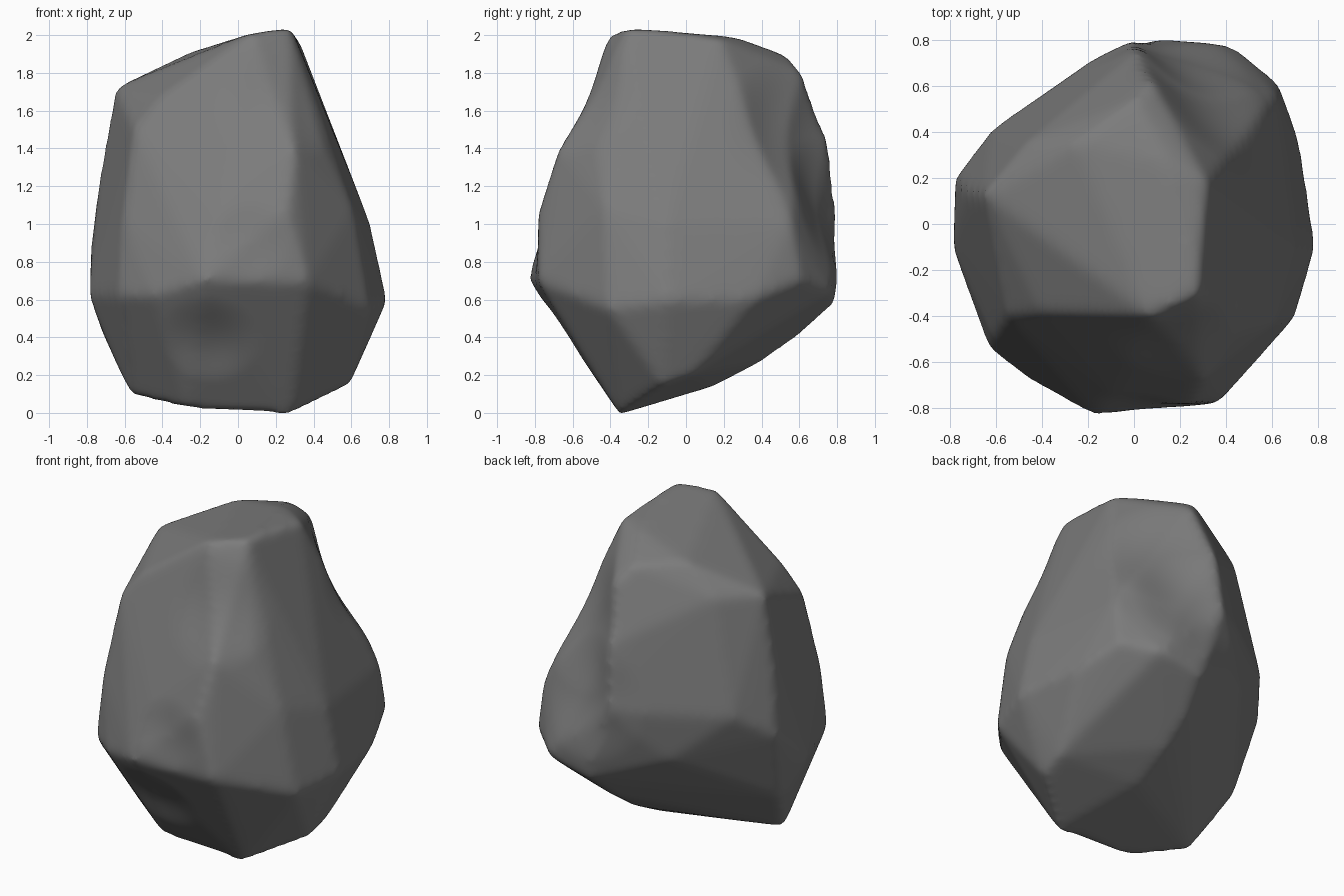
import bpy
import bmesh
from mathutils import Vector

if "Cube" in bpy.data.objects:
    bpy.data.objects.remove(bpy.data.objects["Cube"], do_unlink=True)

# Main corners of the boulder, from the crown down to the base
CORNERS = [
    # crown
    (0.28, -0.3, 2.02), (0.07, -0.4, 1.99), (0.32, 0.18, 1.96), (0.14, 0.27, 1.97),
    (0.0, 0.54, 1.87), (0.08, 0.62, 1.78), (-0.25, 0.36, 1.89), (-0.46, 0.36, 1.71),
    (-0.41, -0.39, 1.65), (-0.65, 0.13, 1.7),
    # shoulders
    (0.3, -0.68, 1.37), (0.45, -0.48, 1.4), (-0.55, -0.41, 1.48), (0.02, 0.76, 1.43),
    (0.61, -0.43, 1.06), (0.26, -0.78, 1.05), (-0.1, -0.74, 1.02), (-0.61, -0.5, 1.0),
    (0.7, -0.1, 0.98), (0.0, 0.84, 1.04), (-0.73, 0.14, 1.25), (-0.62, 0.41, 1.0),
    (0.62, 0.56, 0.98),
    # waist
    (0.79, -0.1, 0.57), (0.7, -0.41, 0.53), (0.37, -0.78, 0.67), (0.45, -0.67, 0.64),
    (-0.18, -0.83, 0.68), (-0.45, -0.68, 0.6), (-0.63, -0.54, 0.6), (-0.79, -0.1, 0.6),
    (-0.78, 0.2, 0.85), (-0.3, 0.6, 0.72), (0.15, 0.79, 0.56), (0.44, 0.77, 0.62),
    (0.63, 0.61, 0.68), (0.72, 0.36, 0.58),
    # base
    (0.28, -0.35, -0.03), (-0.27, -0.36, 0.0), (-0.57, -0.18, 0.07), (0.59, -0.12, 0.12),
    (-0.71, 0.05, 0.38), (0.6, 0.04, 0.18), (0.1, 0.15, 0.12), (0.1, 0.4, 0.25),
    (0.1, 0.6, 0.39),
]

# Soft hollows worn into the sides: centre, radius, depth
HOLLOWS = [
    ((0.17, 0.78, 1.05), 0.2, 0.06),
    ((0.3, 0.58, 1.45), 0.22, 0.06),
    ((0.22, -0.53, 1.62), 0.18, 0.035),
    ((-0.15, -0.62, 0.36), 0.14, 0.035),
    ((0.05, -0.8, 0.88), 0.12, 0.02),
]

# Boulder body: hull of the corners
mesh = bpy.data.meshes.new("boulder")
bm = bmesh.new()
for corner in CORNERS:
    bm.verts.new(corner)
bmesh.ops.convex_hull(bm, input=bm.verts)
bmesh.ops.delete(bm, geom=[v for v in bm.verts if not v.link_faces], context='VERTS')
bmesh.ops.recalc_face_normals(bm, faces=bm.faces)
bm.to_mesh(mesh)
bm.free()
boulder = bpy.data.objects.new("boulder", mesh)
bpy.context.collection.objects.link(boulder)
bpy.context.view_layer.objects.active = boulder
boulder.select_set(True)

# Round the edges off
remesh = boulder.modifiers.new("even_surface", 'REMESH')
remesh.mode = 'VOXEL'
remesh.voxel_size = 0.025
smooth = boulder.modifiers.new("worn_edges", 'SMOOTH')
smooth.factor = 0.5
smooth.iterations = 14
for name in ("even_surface", "worn_edges"):
    bpy.ops.object.modifier_apply(modifier=name)

# Press in the hollows
bm = bmesh.new()
bm.from_mesh(boulder.data)
for centre, radius, depth in HOLLOWS:
    centre = Vector(centre)
    inward = Vector((-centre.x, -centre.y, 0)).normalized()
    for v in bm.verts:
        falloff = max(0, 1 - ((v.co - centre).length / (radius * 2)) ** 2) ** 2
        v.co += inward * depth * falloff

# Rest the boulder on the ground
lowest = min(v.co.z for v in bm.verts)
bmesh.ops.translate(bm, verts=bm.verts, vec=(0, 0, -lowest))
for face in bm.faces:
    face.smooth = True
bm.to_mesh(boulder.data)
bm.free()

# Stone colour
stone = bpy.data.materials.new("stone_grey")
stone.use_nodes = True
colour = (0.2, 0.2, 0.2, 1)
stone.diffuse_color = colour
stone.node_tree.nodes["Principled BSDF"].inputs["Base Color"].default_value = colour
boulder.data.materials.clear()
boulder.data.materials.append(stone)
